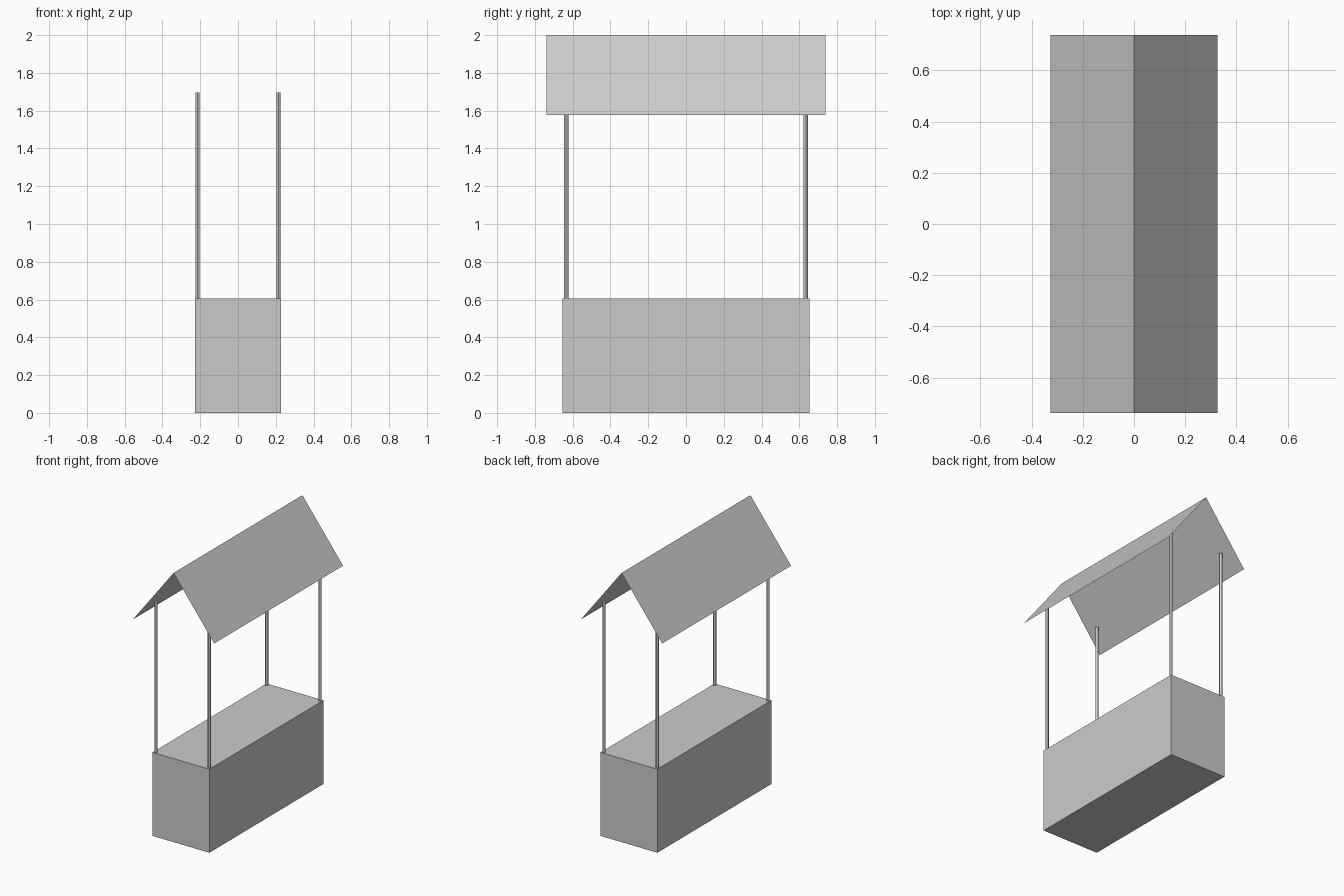
import bpy

cube = bpy.data.objects.get("Cube")
if cube:
    bpy.data.objects.remove(cube, do_unlink=True)

# One plain grey for every part
grey = bpy.data.materials.new("plain grey")
grey.use_nodes = True
colour = (0.6, 0.6, 0.6, 1)
grey.diffuse_color = colour
grey.node_tree.nodes["Principled BSDF"].inputs["Base Color"].default_value = colour

BASE_X, BASE_Y, BASE_Z = 0.228, 0.653, 0.606
POST_X, POST_Y, POST_TOP, POST_R = 0.214, 0.634, 1.697, 0.0108
ROOF_X, ROOF_Y, EAVE_Z, RIDGE_Z = 0.326, 0.738, 1.576, 2.0


def finish(obj, name):
    obj.name = name
    obj.data.materials.append(grey)
    return obj


# Counter block
bpy.ops.mesh.primitive_cube_add(size=2, location=(0, 0, BASE_Z / 2))
counter = finish(bpy.context.object, "counter")
counter.scale = (BASE_X, BASE_Y, BASE_Z / 2)

# Four slim round posts, one near each corner
for side, sx in (("left", 1), ("right", -1)):
    for end, sy in (("front", -1), ("back", 1)):
        bpy.ops.mesh.primitive_cylinder_add(
            vertices=12, radius=POST_R, depth=POST_TOP - BASE_Z,
            location=(sx * POST_X, sy * POST_Y, (POST_TOP + BASE_Z) / 2))
        finish(bpy.context.object, f"{end}_{side}_post")
        bpy.ops.object.shade_smooth_by_angle()

# Sheet roof: gable profile swept from front to back
profile = [(-ROOF_X, EAVE_Z), (0, RIDGE_Z), (ROOF_X, EAVE_Z)]
verts = [(x, y, z) for y in (-ROOF_Y, ROOF_Y) for x, z in profile]
faces = [(i, i + 1, i + 4, i + 3) for i in range(2)]
mesh = bpy.data.meshes.new("roof")
mesh.from_pydata(verts, [], faces)
roof = finish(bpy.data.objects.new("roof", mesh), "roof")
bpy.context.collection.objects.link(roof)
